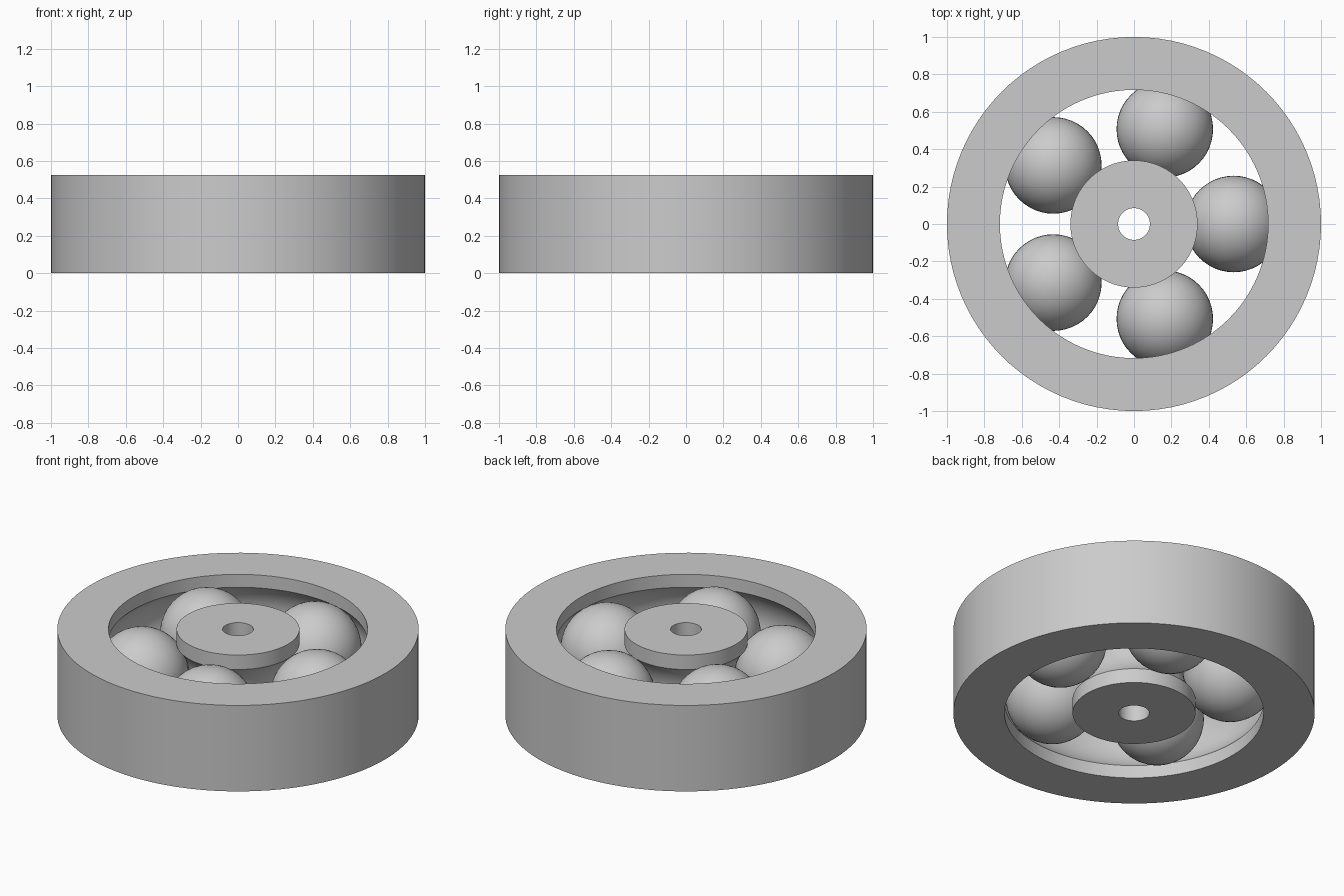
import bpy
import bmesh
from math import cos, sin, asin, pi, tau, radians

default_cube = bpy.data.objects.get("Cube")
if default_cube:
    bpy.data.objects.remove(default_cube, do_unlink=True)

HEIGHT = 0.525
MID = HEIGHT / 2
BALL_R = 0.258
GROOVE_R = 0.26
PITCH_R = 0.533      # radius of the circle of ball centres
BALLS = 5

steel = bpy.data.materials.new("grey steel")
steel.use_nodes = True
grey = (0.6, 0.6, 0.6, 1)
steel.diffuse_color = grey
steel.node_tree.nodes["Principled BSDF"].inputs["Base Color"].default_value = grey


def finish(obj, angle):
    """Give an object its material and smooth shading with sharp edges."""
    obj.data.materials.append(steel)
    bpy.ops.object.select_all(action='DESELECT')
    obj.select_set(True)
    bpy.context.view_layer.objects.active = obj
    bpy.ops.object.shade_smooth_by_angle(angle=radians(angle))


def race(name, plain_r, groove_edge_r, segments=96, arc_steps=16):
    """Turn a ring with a ball groove cut into its groove_edge_r wall."""
    side = 1 if groove_edge_r > PITCH_R else -1
    half = asin((1 - ((groove_edge_r - PITCH_R) / GROOVE_R) ** 2) ** 0.5)
    profile = [(plain_r, 0), (groove_edge_r, 0)]
    for i in range(arc_steps + 1):
        a = -half + 2 * half * i / arc_steps
        profile.append((PITCH_R + side * GROOVE_R * cos(a), MID + GROOVE_R * sin(a)))
    profile += [(groove_edge_r, HEIGHT), (plain_r, HEIGHT)]

    bm = bmesh.new()
    loops = []
    for s in range(segments):
        t = tau * s / segments
        loops.append([bm.verts.new((r * cos(t), r * sin(t), z)) for r, z in profile])
    count = len(profile)
    for s in range(segments):
        a, b = loops[s], loops[(s + 1) % segments]
        for i in range(count):
            j = (i + 1) % count
            bm.faces.new((a[i], b[i], b[j], a[j]))
    bmesh.ops.recalc_face_normals(bm, faces=bm.faces)
    mesh = bpy.data.meshes.new(name)
    bm.to_mesh(mesh)
    bm.free()
    obj = bpy.data.objects.new(name, mesh)
    bpy.context.collection.objects.link(obj)
    finish(obj, 30)


# Outer ring and inner hub with its bore
race("outer_ring", 1.0, 0.717)
race("inner_hub", 0.085, 0.34)

# Rolling balls spaced evenly in the groove
for k in range(BALLS):
    t = tau * k / BALLS
    bpy.ops.mesh.primitive_uv_sphere_add(
        segments=48, ring_count=24, radius=BALL_R,
        location=(PITCH_R * cos(t), PITCH_R * sin(t), MID))
    ball = bpy.context.object
    ball.name = f"ball_{k + 1}"
    finish(ball, 60)
